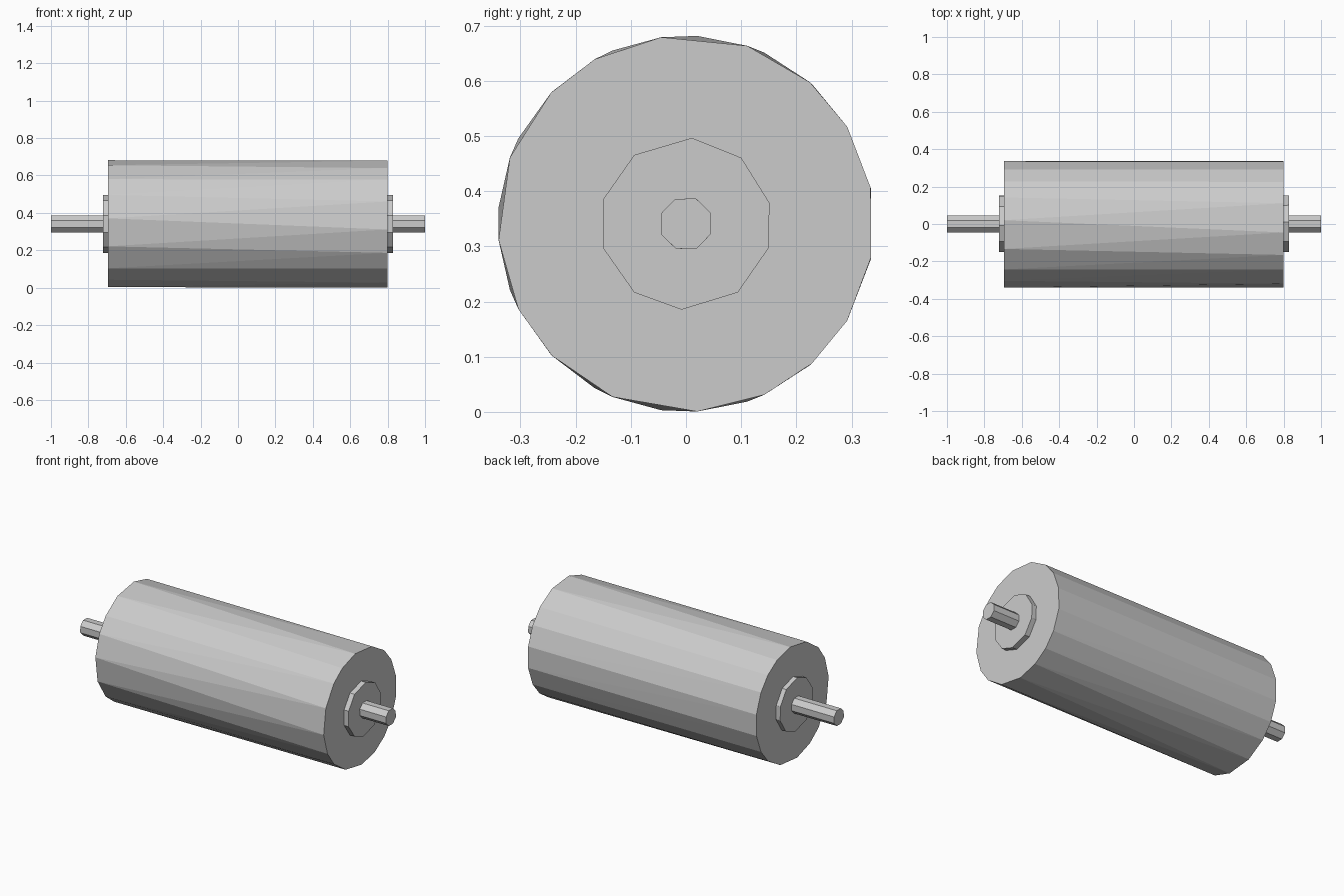
import bpy, bmesh
from math import radians, cos, sin

cube = bpy.data.objects.get("Cube")
if cube:
    bpy.data.objects.remove(cube, do_unlink=True)

AXIS_Z = 0.341

steel = bpy.data.materials.new("plain grey")
steel.use_nodes = True
GREY = (0.6, 0.6, 0.6, 1)
steel.diffuse_color = GREY
steel.node_tree.nodes["Principled BSDF"].inputs["Base Color"].default_value = GREY


def faceted_rod(name, left, right, radius, angles):
    """Slightly irregular prism along x; its left end ring is the right one flipped in z."""
    flipped = sorted((-a for a in angles), reverse=True)
    # rotate the flipped ring so each corner meets its nearest partner
    n = len(angles)

    def gap(shift):
        return sum(1 - cos(radians(angles[i] - flipped[(i + shift) % n])) for i in range(n))

    shift = min(range(n), key=gap)
    bm = bmesh.new()

    def ring(x, degs):
        return [bm.verts.new((x, radius * cos(radians(d)), AXIS_Z + radius * sin(radians(d))))
                for d in degs]

    a = ring(right, angles)
    b = ring(left, [flipped[(i + shift) % n] for i in range(n)])
    bm.faces.new(a)
    bm.faces.new(b[::-1])
    for i in range(n):
        j = (i + 1) % n
        # twisted sides are split from the left corner to the next right corner
        bm.faces.new((a[i], b[i], a[j]))
        bm.faces.new((b[i], b[j], a[j]))
    bmesh.ops.recalc_face_normals(bm, faces=bm.faces)
    mesh = bpy.data.meshes.new(name)
    bm.to_mesh(mesh)
    bm.free()
    mesh.materials.append(steel)
    obj = bpy.data.objects.new(name, mesh)
    bpy.context.collection.objects.link(obj)
    return obj


# Main drum, with uneven facets
faceted_rod("roller_drum", -0.695, 0.798, 0.341,
            [97.6, 71, 48.7, 31, 11, -10.3, -31, -48, -65.4, -86.6,
             -113, -135.5, -153, -175, -200.6, -224.2, -241])

# Hub collars showing at both ends of the drum
faceted_rod("hub_collar", -0.722, 0.828, 0.156,
            [86, 50, 14, -16.5, -53, -93, -127, -163, -197, -233])

# Thin axle through everything
faceted_rod("axle", -1.0, 1.0, 0.049, [68 - 45 * i for i in range(8)])
